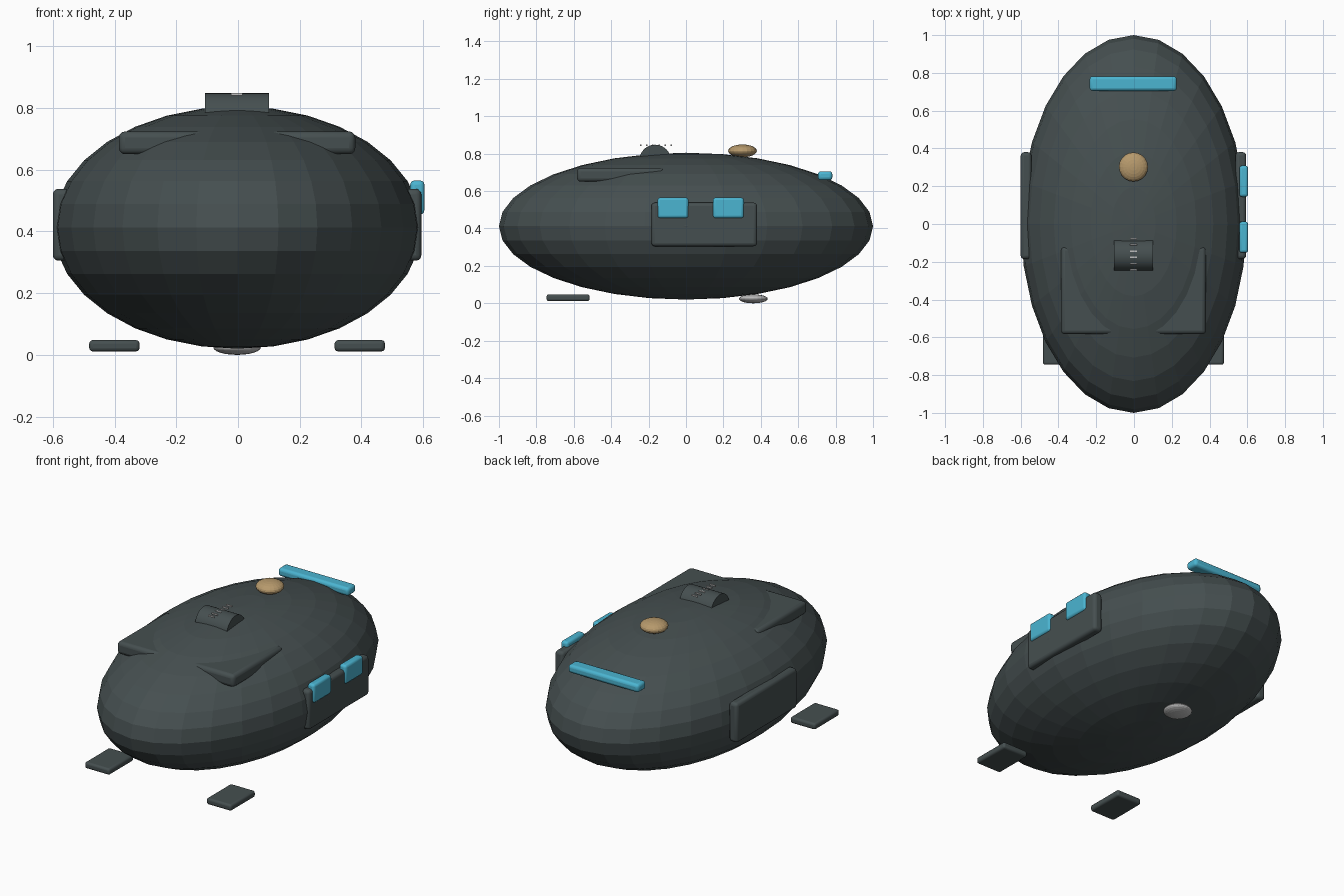
import bpy
import math

cube = bpy.data.objects.get("Cube")
if cube:
    bpy.data.objects.remove(cube, do_unlink=True)


def material(name, rgb):
    m = bpy.data.materials.new(name)
    m.use_nodes = True
    m.diffuse_color = (*rgb, 1)
    m.node_tree.nodes["Principled BSDF"].inputs["Base Color"].default_value = (*rgb, 1)
    return m


slate = material("dark slate", (0.06, 0.078, 0.08))
cyan = material("cyan blue", (0.07, 0.46, 0.64))
tan = material("tan gold", (0.47, 0.32, 0.15))
silver = material("silver grey", (0.52, 0.52, 0.52))


def finish(name, mat, scale):
    ob = bpy.context.object
    ob.name = name
    ob.scale = scale
    bpy.ops.object.transform_apply(location=False, rotation=True, scale=True)
    ob.data.materials.append(mat)
    return ob


def ellipsoid(name, mat, center, radii, segments, rings):
    bpy.ops.mesh.primitive_uv_sphere_add(segments=segments, ring_count=rings, location=center)
    return finish(name, mat, radii)


def box(name, mat, x, y, z, bevel=0.0):
    """Rounded box given its (low, high) range on each axis."""
    spans = (x, y, z)
    bpy.ops.mesh.primitive_cube_add(size=1, location=[(a + b) / 2 for a, b in spans])
    ob = finish(name, mat, [b - a for a, b in spans])
    if bevel:
        mod = ob.modifiers.new("rounded edges", "BEVEL")
        mod.width = bevel
        mod.segments = 3
        bpy.ops.object.shade_smooth_by_angle(angle=math.radians(35))
    return ob


# Faceted shell
ellipsoid("body_shell", slate, (-0.002, 0, 0.4125), (0.597, 1.0, 0.3925), 28, 16)

# Paired parts: side grips, front button wedges and loose feet
for side, s in (("left", 1), ("right", -1)):
    def span(a, b):
        return sorted((s * a - 0.003, s * b - 0.003))
    box(side + "_grip", slate, span(0.54, 0.597), (-0.185, 0.38), (0.305, 0.538), 0.018)
    box(side + "_front_button", slate, span(0.10, 0.383), (-0.583, -0.12), (0.65, 0.724), 0.02)
    box(side + "_foot", slate, span(0.316, 0.479), (-0.745, -0.515), (0.011, 0.048), 0.012)

# Scroll wheel with tick marks hovering over its crest
bpy.ops.mesh.primitive_cylinder_add(vertices=32, radius=0.085, depth=0.208,
                                    location=(-0.003, -0.165, 0.763),
                                    rotation=(0, math.pi / 2, 0))
finish("scroll_wheel", slate, (1, 1, 1))
bpy.ops.object.shade_smooth_by_angle(angle=math.radians(35))
for i in range(6):
    y = -0.243 + i * 0.033
    box(f"wheel_tick_{i + 1}", silver, (-0.022, 0.015), (y - 0.004, y + 0.004), (0.841, 0.849))

# Side buttons on the left grip
for name, y in (("front", -0.152), ("rear", 0.144)):
    box(name + "_thumb_button", cyan, (0.558, 0.604), (y, y + 0.165), (0.455, 0.565), 0.014)

# Rear light bar, top button and underside sensor
box("rear_light_bar", cyan, (-0.235, 0.226), (0.705, 0.782), (0.658, 0.706), 0.016)
ellipsoid("top_button", tan, (-0.003, 0.302, 0.815), (0.077, 0.077, 0.034), 20, 12)
ellipsoid("bottom_sensor", silver, (-0.003, 0.36, 0.024), (0.077, 0.077, 0.024), 20, 12)
